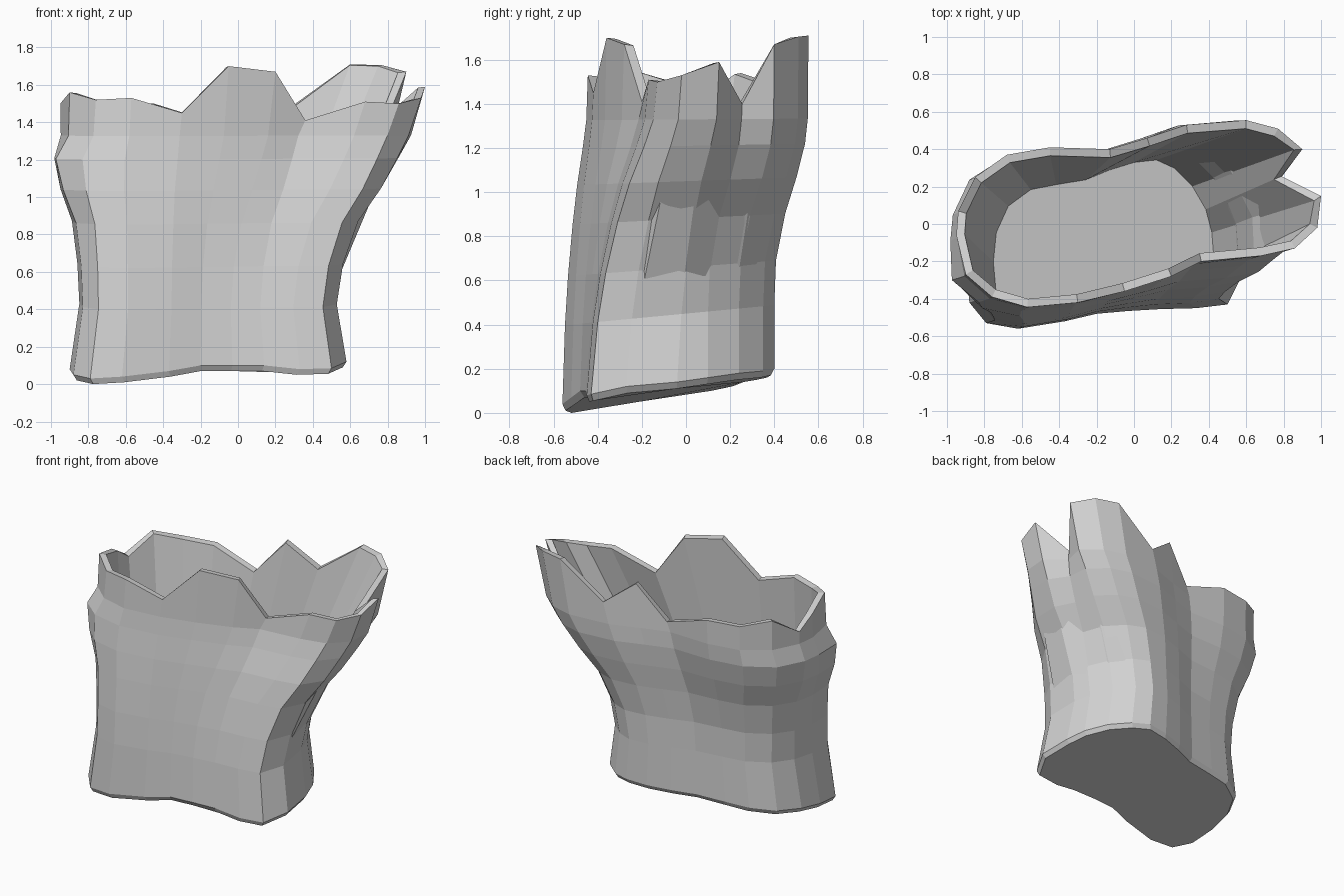
import bpy, bmesh
from mathutils import Vector

if "Cube" in bpy.data.objects:
    bpy.data.objects.remove(bpy.data.objects["Cube"])

# torn rim outline, counter-clockwise seen from above
RIM = [(.86, -.13, 1.5), (.98, -.02, 1.53), (1, .15, 1.59), (.79, .255, 1.4),
       (.9, .4, 1.67), (.77, .51, 1.705), (.6, .555, 1.71), (.28, .53, 1.48),
       (.07, .46, 1.64), (-.13, .4, 1.4), (-.45, .41, 1.5), (-.68, .37, 1.5),
       (-.85, .25, 1.54), (-.94, .07, 1.42), (-.95, -.06, 1.5), (-.9, -.27, 1.56),
       (-.76, -.39, 1.52), (-.57, -.445, 1.53), (-.3, -.42, 1.45), (-.05, -.36, 1.7),
       (.2, -.28, 1.67), (.36, -.2, 1.41), (.68, -.17, 1.51)]
# bean-shaped foot outline, one point under each rim point
FOOT = [(.5, -.43, .055), (.58, -.27, .09), (.56, -.04, .11), (.52, .1, .13),
        (.43, .24, .15), (.31, .35, .16), (.19, .4, .17), (.04, .385, .16),
        (-.12, .34, .15), (-.28, .28, .14), (-.48, .25, .13), (-.65, .22, .12),
        (-.8, .12, .1), (-.88, -.04, .08), (-.9, -.22, .05), (-.88, -.42, .02),
        (-.79, -.53, 0), (-.62, -.56, .01), (-.37, -.52, .04), (-.2, -.48, .07),
        (-.03, -.465, .07), (.14, -.455, .07), (.33, -.45, .05)]
# (height, lean in x, lean in y at front, same at back, waist squeeze, left bulge)
LEVELS = [(.45, 0, .1, 0, .93, 0), (.66, .07, .22, .05, .94, 0),
          (.88, .24, .4, .32, .96, .01), (1.05, .46, .58, .65, 1, .045),
          (1.21, .68, .8, .9, 1, .08), (1.33, .83, .94, .98, 1, .01)]
CX, CY = -.16, -.08
NOTCH = 3                       # deep tear on the right side
n = len(RIM)


def body_point(i, z, fx, front, back, squeeze, bulge):
    t, b = RIM[i], FOOT[i]
    if i == NOTCH:
        fx = min(1, fx * 1.35)
    fy = front if b[1] < .05 else back
    x = b[0] + (t[0] - b[0]) * fx
    y = b[1] + (t[1] - b[1]) * fy
    x = CX + (x - CX) * squeeze
    w = min(max((-x - .5) / .35, 0), 1) * (1 if y < -.2 else .6)
    return (x - bulge * w, y, z + .1 * y * (1.4 - z))


bm = bmesh.new()


def add_ring(points):
    return [bm.verts.new(p) for p in points]


# chamfered foot edge
foot = []
for p in FOOT:
    d = Vector((CX - p[0], CY - p[1], 0)).normalized() * .02
    foot.append((p[0] + d.x, p[1] + d.y, p[2]))
rings = [add_ring(foot), add_ring((p[0], p[1], p[2] + .03) for p in FOOT)]

# outer body and torn rim
for level in LEVELS:
    rings.append(add_ring(body_point(i, *level) for i in range(n)))
rings.append(add_ring(RIM))

# inner edge of the rim, set in square to the outline
inner = []
for i, p in enumerate(RIM):
    a, b = RIM[i - 1], RIM[(i + 1) % n]
    d = Vector((a[1] - b[1], b[0] - a[0], 0)).normalized() * .045
    inner.append((p[0] + d.x, p[1] + d.y, p[2] - .005))
rings.append(add_ring(inner))

# straight inner wall down to the floor
floor = []
for i in range(n):
    x, y, z = FOOT[i]
    x, y = CX + (x - CX) * .8, CY + (y - CY) * .88
    floor.append((x, y, .36 + .17 * y))
rings.append(add_ring(floor))

for lo, hi in zip(rings, rings[1:]):
    for i in range(n):
        j = (i + 1) % n
        bm.faces.new((lo[i], lo[j], hi[j], hi[i]))
bm.faces.new(list(reversed(rings[0])))
bm.faces.new(rings[-1])

mesh = bpy.data.meshes.new("hollow_stump")
bm.to_mesh(mesh)
bm.free()
stump = bpy.data.objects.new("hollow_stump", mesh)
bpy.context.collection.objects.link(stump)

grey = bpy.data.materials.new("plain grey")
grey.diffuse_color = (.65, .65, .65, 1)
grey.use_nodes = True
grey.node_tree.nodes["Principled BSDF"].inputs["Base Color"].default_value = grey.diffuse_color
mesh.materials.append(grey)
